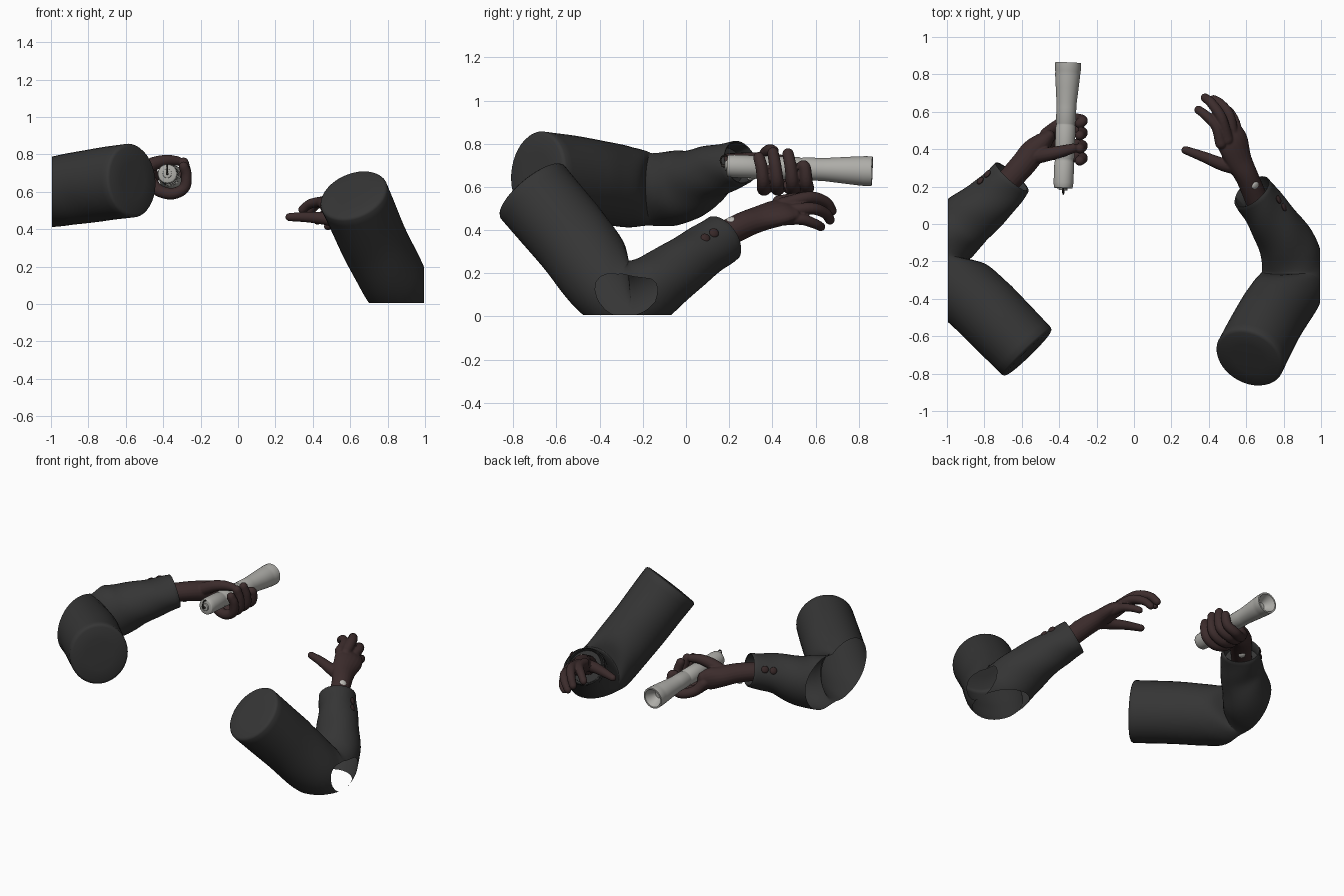
import bpy, bmesh, math
from mathutils import Vector

cube = bpy.data.objects.get("Cube")
if cube:
    bpy.data.objects.remove(cube)


def material(name, rgb, rough=0.7):
    m = bpy.data.materials.new(name)
    m.use_nodes = True
    m.diffuse_color = (*rgb, 1)
    bsdf = m.node_tree.nodes["Principled BSDF"]
    bsdf.inputs["Base Color"].default_value = (*rgb, 1)
    bsdf.inputs["Roughness"].default_value = rough
    return m


CLOTH = material("dark grey cloth", (0.036, 0.036, 0.036))
SKIN = material("dark brown skin", (0.045, 0.025, 0.025))
METAL = material("pale grey metal", (0.42, 0.415, 0.39))
DARK = material("dark cord", (0.03, 0.025, 0.022))
BUTTON = material("brown button", (0.04, 0.022, 0.022))
PEARL = material("light stud", (0.5, 0.49, 0.46))

# End shapes: (distance past the end, scale), both relative to the end radius
ROUND = [(0.38, 0.92), (0.7, 0.7), (0.92, 0.38), (1, 0.08)]
FLAT = [(0.05, 0.97), (0.08, 0.91), (0.1, 0.5)]
CUFF = [(0.04, 0.97), (0.02, 0.92), (-0.7, 0.86)]
HOLLOW = [(0, 0.86), (-0.25, 0.78), (-0.9, 0.35)]


def spline(points, steps):
    pts = [Vector(p) for p in points]
    pts = [2 * pts[0] - pts[1]] + pts + [2 * pts[-1] - pts[-2]]
    out = []
    for a, b, c, d in zip(pts, pts[1:], pts[2:], pts[3:]):
        for k in range(steps):
            t = k / steps
            out.append(0.5 * (2 * b + (c - a) * t + (2 * a - 5 * b + 4 * c - d) * t * t
                              + (3 * b - a - 3 * c + d) * t ** 3))
    return out + [pts[-2]]


def tube(bm, points, up, start=ROUND, end=ROUND, sides=20, steps=6, wrinkle=0):
    """Sweep an ellipse along points given as (x, y, z, width, height)."""
    samples = spline(points, steps) if steps else [Vector(p) for p in points]
    pos = [Vector(s[:3]) for s in samples]
    rings = []
    n = len(pos)
    for i, s in enumerate(samples):
        tan = (pos[min(i + 1, n - 1)] - pos[max(i - 1, 0)]).normalized()
        rings.append((pos[i], tan, s[3], s[4]))

    def ends(ring, shape, sign):
        p, tan, a, b = ring
        return [(p + tan * sign * f * min(a, b), tan, a * k, b * k) for f, k in shape]
    rings = ends(rings[0], start, -1)[::-1] + rings + ends(rings[-1], end, 1)

    loops = []
    for i, (p, tan, a, b) in enumerate(rings):
        side = tan.cross(Vector(up)).normalized()
        top = side.cross(tan)
        t = i / len(rings)
        loop = []
        for j in range(sides):
            ang = 2 * math.pi * j / sides
            fold = 1 + wrinkle * t * math.sin(2 * ang + 9 * t) * math.sin(30 * t + ang)
            loop.append(bm.verts.new(p + (side * a * math.cos(ang) + top * b * math.sin(ang)) * fold))
        loops.append(loop)
    for lo, hi in zip(loops, loops[1:]):
        for j in range(sides):
            k = (j + 1) % sides
            bm.faces.new((lo[j], lo[k], hi[k], hi[j]))
    bm.faces.new(loops[0][::-1])
    bm.faces.new(loops[-1])
    return loops


def finish(bm, name, mat, angle=40):
    bmesh.ops.recalc_face_normals(bm, faces=bm.faces)
    mesh = bpy.data.meshes.new(name)
    bm.to_mesh(mesh)
    bm.free()
    mesh.materials.append(mat)
    for f in mesh.polygons:
        f.use_smooth = True
    mesh.set_sharp_from_angle(angle=math.radians(angle))
    obj = bpy.data.objects.new(name, mesh)
    bpy.context.collection.objects.link(obj)
    return obj


def sleeve(name, points, up, cuts, steps=8, elbow=3):
    bm = bmesh.new()
    loops = tube(bm, points, up, FLAT, CUFF, sides=40, steps=steps, wrinkle=0.04)
    # Press both halves against the crease plane inside the elbow, then soften it
    crease = Vector(points[elbow][:3])
    normal = (Vector(points[elbow + 1][:3]) - Vector(points[elbow - 1][:3])).normalized()
    middle = len(FLAT) + elbow * steps
    for i, loop in enumerate(loops):
        for v in loop:
            d = (v.co - crease).dot(normal)
            if d * (i - middle) < 0:
                v.co -= normal * d
    bend = [v for v in bm.verts if abs((v.co - crease).dot(normal)) < 0.08]
    for _ in range(4):
        bmesh.ops.smooth_vert(bm, verts=bend, factor=0.5,
                              use_axis_x=True, use_axis_y=True, use_axis_z=True)
    bmesh.ops.recalc_face_normals(bm, faces=bm.faces)
    # The elbow is trimmed open
    for co, no in cuts:
        bmesh.ops.bisect_plane(bm, geom=bm.verts[:] + bm.edges[:] + bm.faces[:],
                               plane_co=co, plane_no=no, clear_outer=True)
    finish(bm, name, CLOTH, 60)


def hand(name, palm, palm_up, digits):
    bm = bmesh.new()
    tube(bm, palm, palm_up)
    for path, up, r0, r1 in digits:
        last = len(path) - 1
        pts = []
        for i, p in enumerate(path):
            r = r0 + (r1 - r0) * i / last
            pts.append((*p, r, r))
        tube(bm, pts, up, sides=14)
    obj = finish(bm, name, SKIN)
    fuse = obj.modifiers.new("fuse", "REMESH")
    fuse.mode = "VOXEL"
    fuse.voxel_size = 0.005
    fuse.use_smooth_shade = True
    soft = obj.modifiers.new("soften", "SMOOTH")
    soft.iterations = 3


def stud(name, co, direction, r, mat):
    bm = bmesh.new()
    bmesh.ops.create_uvsphere(bm, u_segments=16, v_segments=8, radius=r)
    bmesh.ops.scale(bm, vec=(1, 1, 0.45), verts=bm.verts)
    obj = finish(bm, name, mat)
    obj.location = co
    obj.rotation_euler = Vector(direction).to_track_quat("Z", "Y").to_euler()


# Sleeves, from shoulder to cuff
sleeve("left_sleeve", [
    (0.62, -0.71, 0.575, 0.193, 0.188), (0.72, -0.52, 0.35, 0.19, 0.182),
    (0.825, -0.35, 0.14, 0.187, 0.178), (0.855, -0.25, 0.095, 0.172, 0.172),
    (0.815, -0.11, 0.165, 0.145, 0.155), (0.722, 0.05, 0.28, 0.125, 0.125),
    (0.63, 0.17, 0.365, 0.118, 0.112)], (0.28, 0.05, 0.16),
    [((0.995, 0, 0), (1, 0, 0)), ((0, 0, 0.006), (0, 0, -1))])
sleeve("right_sleeve", [
    (-0.575, -0.68, 0.66, 0.182, 0.198), (-0.785, -0.465, 0.632, 0.187, 0.195),
    (-0.98, -0.28, 0.6, 0.185, 0.187), (-1.045, -0.15, 0.59, 0.172, 0.178),
    (-0.915, 0, 0.605, 0.155, 0.165), (-0.77, 0.12, 0.67, 0.135, 0.125),
    (-0.655, 0.25, 0.71, 0.118, 0.103)], (0, 0, 1),
    [((-0.995, 0, 0), (-1, 0, 0))])

# Open left hand
tilt = (0.55, -0.3, 0.75)
hand("left_hand", [
    (0.66, 0.12, 0.345, 0.062, 0.062), (0.605, 0.25, 0.415, 0.062, 0.062),
    (0.56, 0.34, 0.452, 0.074, 0.054), (0.53, 0.43, 0.48, 0.09, 0.048),
    (0.508, 0.48, 0.492, 0.085, 0.036)], tilt, [
    ([(0.465, 0.43, 0.53), (0.44, 0.52, 0.545), (0.385, 0.58, 0.535), (0.345, 0.61, 0.505)], tilt, 0.031, 0.023),
    ([(0.5, 0.45, 0.52), (0.465, 0.57, 0.55), (0.415, 0.645, 0.53), (0.38, 0.675, 0.49)], tilt, 0.032, 0.024),
    ([(0.53, 0.46, 0.485), (0.51, 0.58, 0.5), (0.46, 0.645, 0.478), (0.425, 0.667, 0.447)], tilt, 0.031, 0.023),
    ([(0.56, 0.43, 0.448), (0.545, 0.53, 0.45), (0.515, 0.595, 0.43), (0.48, 0.625, 0.415)], tilt, 0.029, 0.021),
    ([(0.56, 0.3, 0.44), (0.47, 0.32, 0.457), (0.37, 0.36, 0.465), (0.275, 0.395, 0.465)], tilt, 0.042, 0.022)])

# Right hand gripping the torch: fingers pass below and curl up the far side
grip = []
for root, y, lift in ((0.4, 0.35, -0.01), (0.43, 0.415, 0.012), (0.46, 0.485, 0.008), (0.48, 0.55, -0.05)):
    grip.append(([(-0.47, root, 0.66), (-0.425, (root + y) / 2, 0.608), (-0.35, y + 0.01, 0.59),
                  (-0.287, y + 0.008, 0.622), (-0.276, y, 0.69), (-0.29, y - 0.012, 0.745 + lift)],
                 (0, 1, 0), 0.034, 0.027))
grip.append(([(-0.53, 0.36, 0.71), (-0.45, 0.375, 0.75), (-0.38, 0.39, 0.767), (-0.325, 0.405, 0.765)],
             (0, 1, 0), 0.042, 0.026))
hand("right_hand", [
    (-0.7, 0.2, 0.7, 0.064, 0.056), (-0.6, 0.31, 0.7, 0.068, 0.06),
    (-0.54, 0.385, 0.69, 0.068, 0.064), (-0.49, 0.435, 0.68, 0.054, 0.07),
    (-0.46, 0.465, 0.67, 0.038, 0.06)], (0, 0, 1), grip)

# Torch: turned profile of (position along the body, radius)
tail, lens = Vector((-0.378, 0.195, 0.697)), Vector((-0.352, 0.862, 0.672))


def turned(name, profile, mat, start, end):
    bm = bmesh.new()
    pts = [(*tail.lerp(lens, t), r, r) for t, r in profile]
    tube(bm, pts, (0, 0, 1), start, end, sides=36, steps=0)
    finish(bm, name, mat, 35)


turned("torch_body", [
    (0, 0.05), (0.04, 0.053), (0.2, 0.053), (0.21, 0.05), (0.23, 0.05), (0.24, 0.053),
    (0.49, 0.053), (0.5, 0.05), (0.51, 0.05), (0.52, 0.053), (0.64, 0.053), (0.68, 0.054),
    (0.8, 0.061), (0.9, 0.067), (0.93, 0.067), (0.94, 0.069), (1, 0.069)],
    METAL, FLAT, HOLLOW)
turned("tail_switch", [(-0.018, 0.024), (0.01, 0.024)], METAL, FLAT, FLAT)
turned("tail_pin", [(-0.045, 0.007), (0, 0.007)], DARK, FLAT, FLAT)

# Lanyard ring on the torch tail
bm = bmesh.new()
ring = []
for k in range(9):
    a = 2 * math.pi * k / 8
    ring.append((-0.378, 0.18 + 0.02 * math.cos(a), 0.722 + 0.024 * math.sin(a), 0.004, 0.004))
tube(bm, ring, (1, 0, 0), sides=8, steps=3)
finish(bm, "lanyard_ring", DARK)

# Cuff buttons and wrist studs
for i in range(2):
    stud(f"left_cuff_button_{i + 1}", (0.802 - 0.028 * i, 0.09 + 0.04 * i, 0.362 + 0.025 * i),
         (0.85, 0.3, 0.35), 0.023, BUTTON)
    stud(f"right_cuff_button_{i + 1}", (-0.822 + 0.038 * i, 0.232 + 0.036 * i, 0.745 + 0.012 * i),
         (-0.7, 0.55, 0.45), 0.023, BUTTON)
stud("left_wrist_stud", (0.648, 0.206, 0.446), (0.6, -0.3, 0.75), 0.022, PEARL)
stud("right_wrist_stud", (-0.615, 0.305, 0.641), (0, 0.25, -0.95), 0.022, PEARL)
